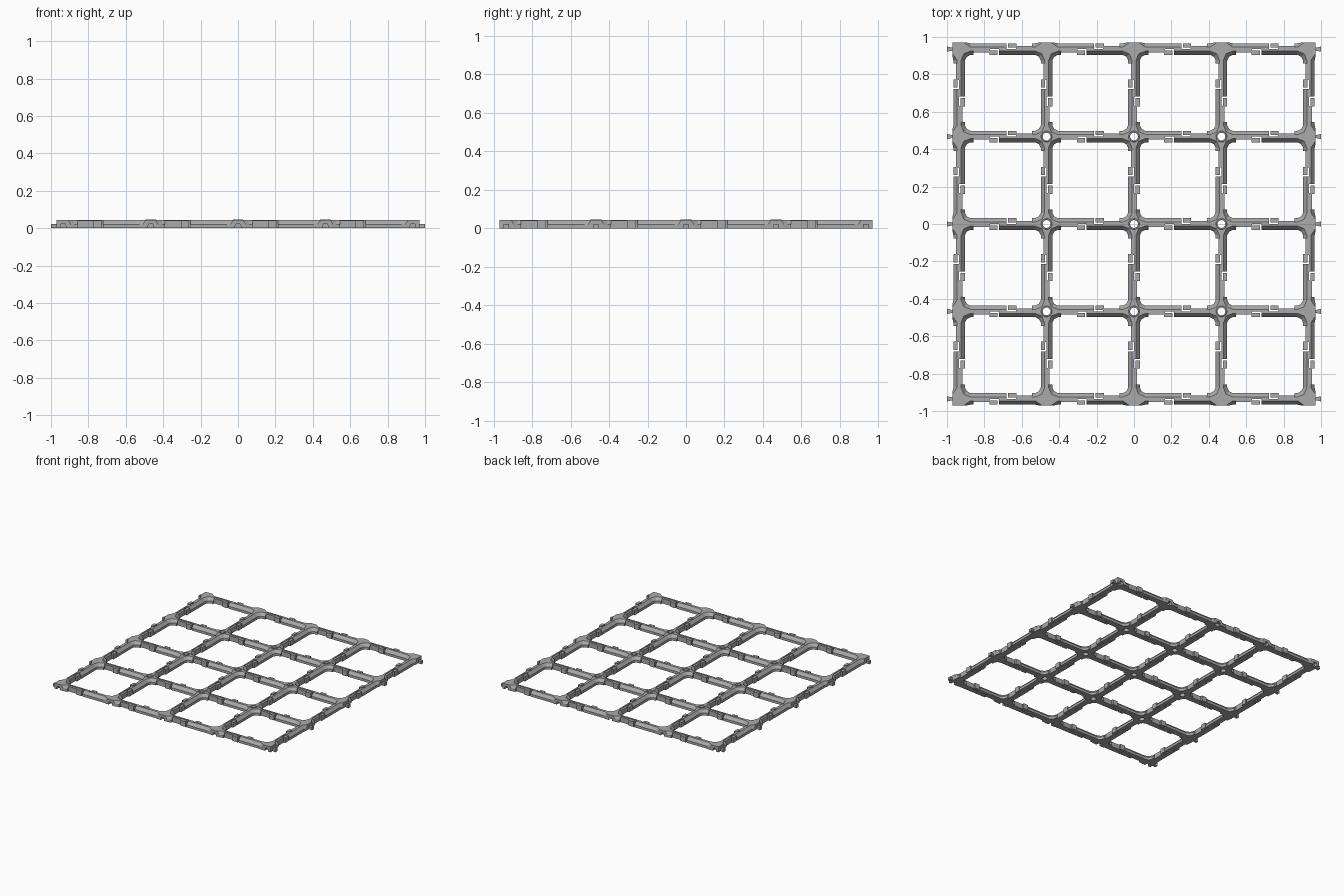
import bpy, bmesh, math
from mathutils import Matrix, Vector

cube = bpy.data.objects.get("Cube")
if cube:
    bpy.data.objects.remove(cube)

GREY = (0.40, 0.40, 0.40, 1)
mat = bpy.data.materials.new("plain grey plastic")
mat.use_nodes = True
mat.diffuse_color = GREY
mat.node_tree.nodes["Principled BSDF"].inputs["Base Color"].default_value = GREY

STEP = 0.4675            # spacing of the grid crossings
HALF = 0.031             # half width of a bar
RIDGE = 0.011            # half width of the flat top
SIDE, TOP = 0.02, 0.044  # top of upright side, top of bar
ARM, EDGE = 0.06, 0.035  # reach of a crossing, inside and at the rim
COORDS = [(i - 2) * STEP for i in range(5)]


def finish(bm, name):
    bmesh.ops.recalc_face_normals(bm, faces=bm.faces)
    mesh = bpy.data.meshes.new(name)
    bm.to_mesh(mesh)
    bm.free()
    mesh.materials.append(mat)
    obj = bpy.data.objects.new(name, mesh)
    bpy.context.collection.objects.link(obj)
    return obj


def prism(bm, outline, direction, matrix=Matrix()):
    """Extrude a closed outline along a direction."""
    a = [bm.verts.new(matrix @ Vector(p)) for p in outline]
    b = [bm.verts.new(matrix @ (Vector(p) + Vector(direction))) for p in outline]
    bm.faces.new(a)
    bm.faces.new(b)
    for i in range(len(a)):
        j = (i + 1) % len(a)
        bm.faces.new((a[i], a[j], b[j], b[i]))


def run(bm, profile, u0, u1, matrix):
    prism(bm, [(u0, v, z) for v, z in profile], (u1 - u0, 0, 0), matrix)


def rect(v0, v1, z1):
    return [(v0, 0), (v1, 0), (v1, z1), (v0, z1)]


def bar(bm, matrix):
    """One span: two mirrored half bars, each with a gap, hook and spring arm."""
    half = [(0, 0), (HALF, 0), (HALF, SIDE), (RIDGE, TOP), (0, TOP)]
    half_turn = Matrix.Translation((STEP, 0, 0)) @ Matrix.Rotation(math.pi, 4, "Z")
    for m in (matrix, matrix @ half_turn):
        run(bm, half, 0.055, 0.253, m)
        run(bm, half, 0.39, STEP - 0.055, m)
        run(bm, rect(0, 0.017, 0.04), 0.303, 0.392, m)
        run(bm, rect(0.008, HALF, 0.042), 0.262, 0.306, m)


def loop_points(outward, arm_half, rim_half, corner):
    """Cross-shaped outline with filled corners, cut short on outward sides."""
    pts = []
    for k in range(4):
        reach = EDGE if outward[k] else ARM
        h = rim_half if outward[k] else arm_half
        turn = Matrix.Rotation(k * math.pi / 2, 2)
        nxt = outward[(k + 1) % 4]
        fillet = (EDGE if outward[k] else corner, EDGE if nxt else corner)
        pts += [turn @ Vector(p) for p in ((reach, -h), (reach, h), fillet)]
    return pts


def crossing(bm, x, y, outward):
    """Crossing with sloped shoulders; inner ones have a ringed through hole."""
    wide = loop_points(outward, HALF, HALF, 0.041)
    top = loop_points(outward, RIDGE, 0.026, 0.025)
    layers = [(wide, 0), (wide, SIDE), (top, TOP)]
    hole = not any(outward)
    if hole:
        # start angle lines the ring up with the outline
        for r, z in ((0.03, TOP), (0.028, 0.046), (0.021, 0.046), (0.021, 0)):
            ring = [Vector((math.cos(a), math.sin(a))) * r
                    for a in ((i - 0.5) * math.pi / 6 for i in range(12))]
            layers.append((ring, z))
    rows = [[bm.verts.new((x + p.x, y + p.y, z)) for p in pts] for pts, z in layers]
    pairs = list(zip(rows, rows[1:]))
    if hole:
        pairs.append((rows[-1], rows[0]))
    else:
        bm.faces.new(rows[0])
        bm.faces.new(rows[-1])
    for a, b in pairs:
        for i in range(12):
            j = (i + 1) % 12
            bm.faces.new((a[i], a[j], b[j], b[i]))


# Bars in both directions
quarter = Matrix.Rotation(math.pi / 2, 4, "Z")
for name, turn in (("cross_bars", Matrix()), ("long_bars", quarter)):
    bm = bmesh.new()
    for row in COORDS:
        for start in COORDS[:-1]:
            bar(bm, turn @ Matrix.Translation((start, row, 0)))
    finish(bm, name)

# Crossings, inner and rim
inner, rim = bmesh.new(), bmesh.new()
for i, x in enumerate(COORDS):
    for j, y in enumerate(COORDS):
        outward = (i == 4, j == 4, i == 0, j == 0)
        crossing(rim if any(outward) else inner, x, y, outward)
finish(inner, "ringed_crossings")
rim_obj = finish(rim, "rim_crossings")

# Arched sockets in the front and back rim
bm = bmesh.new()
for x in COORDS:
    for s in (-1, 1):
        arch = [(0.015, -0.01), (0.015, 0.014), (0.009, 0.024),
                (-0.009, 0.024), (-0.015, 0.014), (-0.015, -0.01)]
        prism(bm, [(x + px, s * 0.945, z) for px, z in arch], (0, s * 0.05, 0))
cutter = finish(bm, "socket_cutter")
cutter.hide_render = True
cut = rim_obj.modifiers.new("sockets", "BOOLEAN")
cut.operation = "DIFFERENCE"
cut.solver = "EXACT"
cut.object = cutter
bpy.context.view_layer.objects.active = rim_obj
bpy.ops.object.modifier_apply(modifier=cut.name)
bpy.data.objects.remove(cutter)

# Flared pins on the left and right rim
bm = bmesh.new()
for y in COORDS:
    for s in (-1, 1):
        flare = [(0.965, -0.006), (1.0, -0.014), (1.0, 0.014), (0.965, 0.006)]
        prism(bm, [(s * px, y + py, 0) for px, py in flare], (0, 0, 0.023))
finish(bm, "flared_pins")
